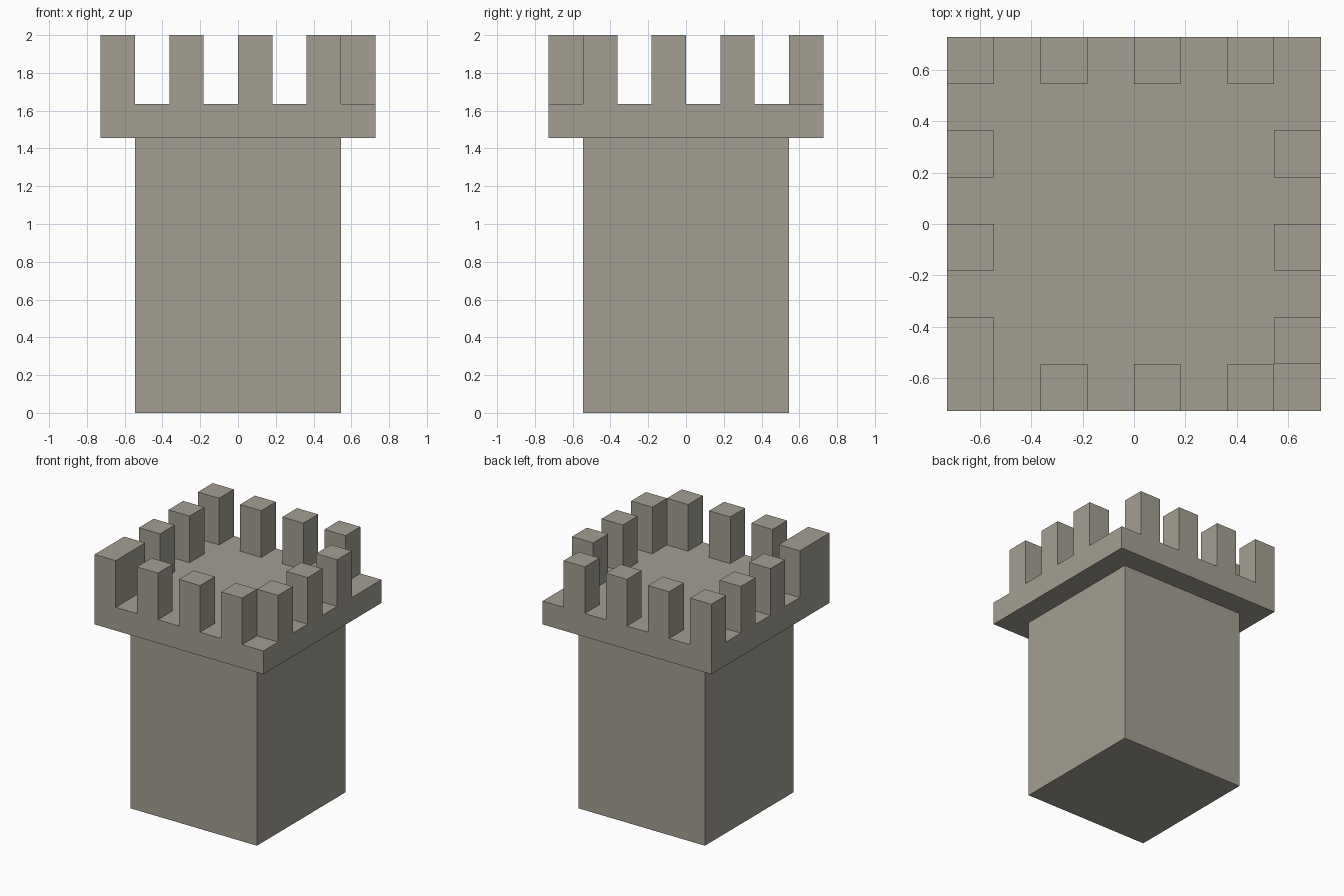
import bpy
import bmesh
from mathutils import Matrix, Vector

if "Cube" in bpy.data.objects:
    bpy.data.objects.remove(bpy.data.objects["Cube"])

U = 2 / 11  # one block; the tower is 11 blocks high

stone = bpy.data.materials.new("grey_stone")
stone.diffuse_color = (0.37, 0.345, 0.288, 1)
stone.use_nodes = True
stone.node_tree.nodes["Principled BSDF"].inputs["Base Color"].default_value = stone.diffuse_color


def add_box(bm, low, high):
    """Add a box between two corners given in block units."""
    low, high = Vector(low) * U, Vector(high) * U
    size = high - low
    matrix = Matrix.Translation((low + high) / 2) @ Matrix.Diagonal((*size, 1))
    bmesh.ops.create_cube(bm, size=1, matrix=matrix)


def make_part(name, boxes):
    bm = bmesh.new()
    for low, high in boxes:
        add_box(bm, low, high)
    mesh = bpy.data.meshes.new(name)
    bm.to_mesh(mesh)
    bm.free()
    mesh.materials.append(stone)
    obj = bpy.data.objects.new(name, mesh)
    bpy.context.collection.objects.link(obj)
    return obj


# Square shaft and overhanging platform
make_part("tower_shaft", [((-3, -3, 0), (3, 3, 8))])
make_part("platform", [((-4, -4, 8), (4, 4, 9))])


def merlon(x, y, depth=1):
    return (x, y, 9), (x + 1, y + depth, 11)


# Merlons on every other block; the front left corner one is two blocks deep
make_part("front_merlons", [merlon(x, -4) for x in (-2, 0, 2)])
make_part("back_merlons", [merlon(x, 3) for x in (-4, -2, 0, 2)])
make_part("left_merlons", [merlon(-4, y) for y in (-1, 1)])
make_part("right_merlons", [merlon(3, y) for y in (-3, -1, 1)])
make_part("corner_merlon", [merlon(-4, -4, depth=2)])
